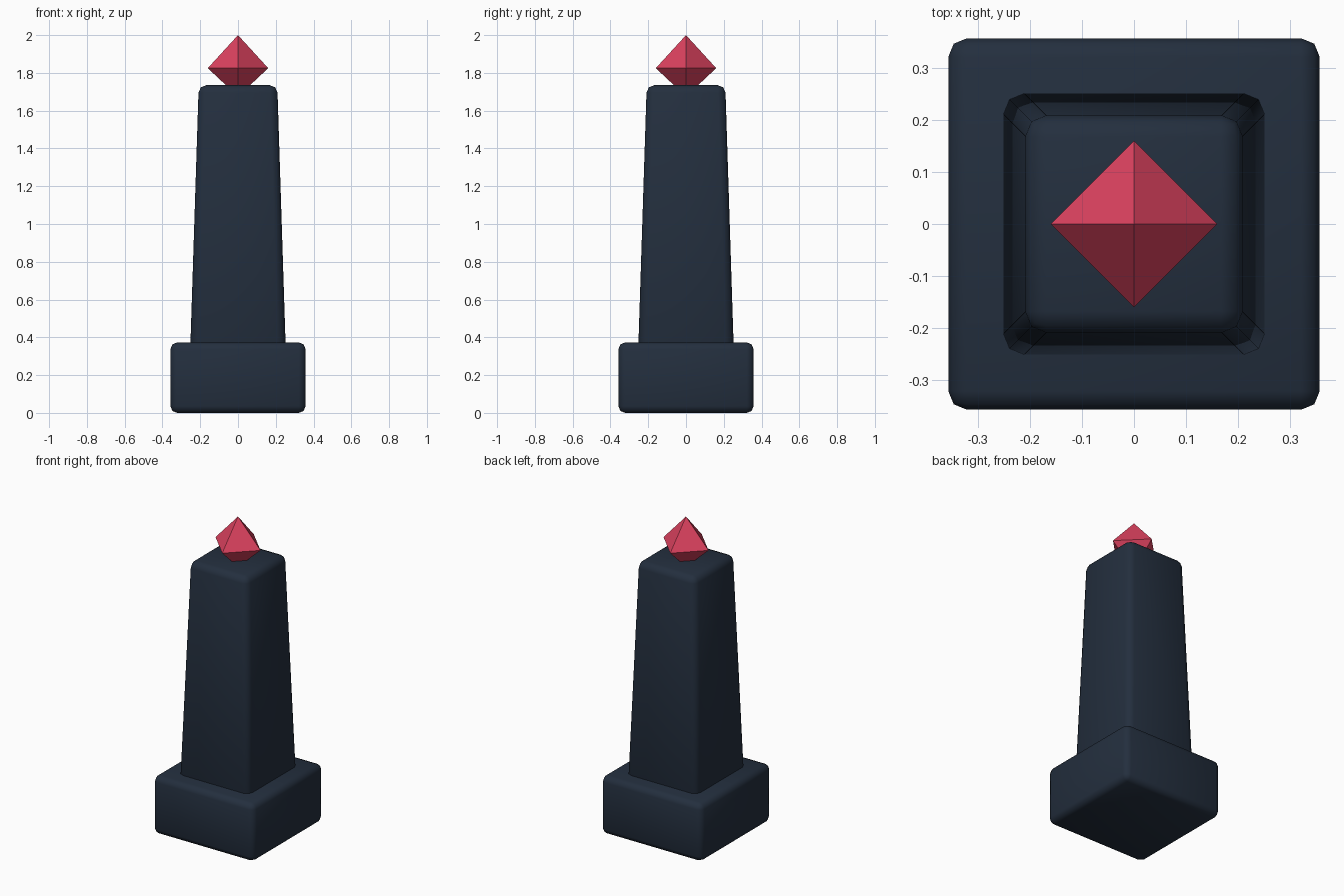
import bpy
import bmesh
from mathutils import Matrix

if "Cube" in bpy.data.objects:
    bpy.data.objects.remove(bpy.data.objects["Cube"], do_unlink=True)


def material(name, rgb):
    mat = bpy.data.materials.new(name)
    mat.use_nodes = True
    mat.diffuse_color = (*rgb, 1)
    mat.node_tree.nodes["Principled BSDF"].inputs["Base Color"].default_value = (*rgb, 1)
    return mat


slate = material("dark slate", (0.017, 0.028, 0.048))
crimson = material("crimson", (0.72, 0.055, 0.115))


def add_object(name, bm, mat, smooth):
    bmesh.ops.recalc_face_normals(bm, faces=bm.faces)
    for face in bm.faces:
        face.smooth = smooth
    mesh = bpy.data.meshes.new(name)
    bm.to_mesh(mesh)
    bm.free()
    mesh.materials.append(mat)
    obj = bpy.data.objects.new(name, mesh)
    bpy.context.collection.objects.link(obj)
    return obj


def rounded_block(name, bottom, top, half_bottom, half_top, radius):
    """Square block, tapered from bottom to top, with rounded edges."""
    bm = bmesh.new()
    bmesh.ops.create_cube(bm, size=2)
    for v in bm.verts:
        half, z = (half_top, top) if v.co.z > 0 else (half_bottom, bottom)
        v.co = (v.co.x * half, v.co.y * half, z)
    obj = add_object(name, bm, slate, True)
    bevel = obj.modifiers.new("rounded edges", "BEVEL")
    bevel.width = radius
    bevel.segments = 2
    return obj


# Plinth and tapering shaft
rounded_block("plinth", 0, 0.373, 0.358, 0.358, 0.036)
rounded_block("shaft", 0.33, 1.735, 0.253, 0.208, 0.04)

# Faceted gem, sunk slightly into the top of the shaft
bm = bmesh.new()
equator = [bm.verts.new(p) for p in ((0.16, 0, 0), (0, 0.16, 0), (-0.16, 0, 0), (0, -0.16, 0))]
for height in (0.175, -0.15):
    tip = bm.verts.new((0, 0, height))
    for i in range(4):
        bm.faces.new((equator[i], equator[(i + 1) % 4], tip))
bmesh.ops.transform(bm, matrix=Matrix.Translation((0, 0, 1.825)), verts=bm.verts)
add_object("gem", bm, crimson, False)
